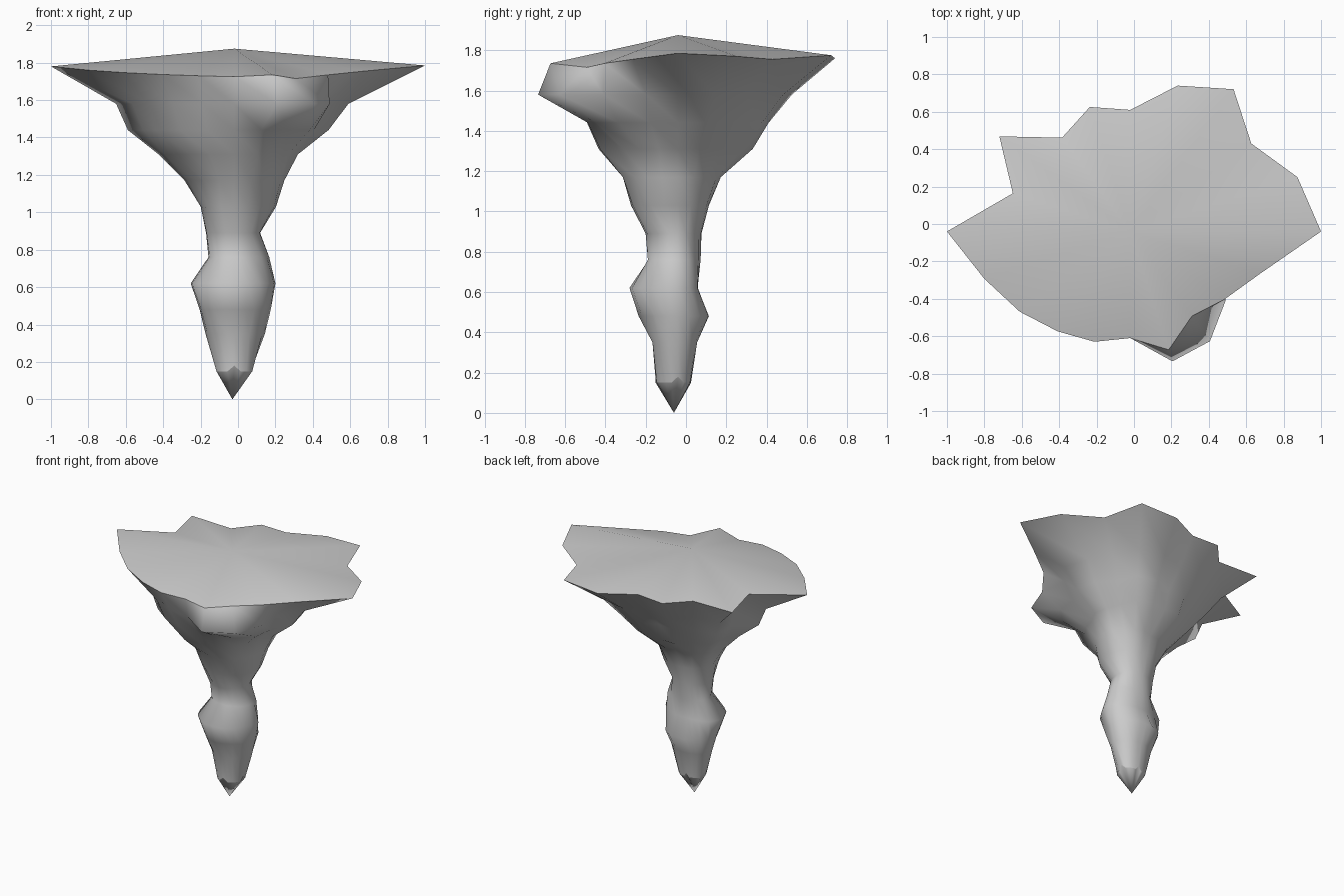
import bpy, bmesh, math, random

if "Cube" in bpy.data.objects:
    bpy.data.objects.remove(bpy.data.objects["Cube"])

random.seed(4)
N = 20
CX, CY = -0.02, -0.04

# Ragged rim: radius and height every 18 degrees, counter-clockwise from +x
RIM = [1.02, .94, .80, .94, .82, .65, .70, .62, .865, .66,
       .98, .82, .73, .66, .62, .57, .665, .56, .62, .73]
RIM_Z = [1.785, 1.77, 1.755, 1.775, 1.76, 1.77, 1.765, 1.76, 1.765, 1.77,
         1.78, 1.76, 1.747, 1.737, 1.73, 1.725, 1.735, 1.715, 1.735, 1.755]

# Levels below the rim: z, right, left, front, back extents, rim influence
LEVELS = [
    (1.58, .62, .63, .53, .52, .7),
    (1.44, .51, .57, .45, .40, .6),
    (1.31, .34, .41, .39, .36, .5),
    (1.17, .27, .27, .27, .20, .3),
    (1.03, .23, .18, .24, .15, .1),
    (.89, .14, .155, .16, .12, 0),
    (.76, .19, .14, .15, .11, 0),
    (.62, .215, .235, .24, .10, 0),
    (.48, .19, .19, .19, .155, 0),
    (.35, .16, .15, .13, .095, 0),
    (.15, .10, .10, .115, .065, 0),
]
# Swelling under the front right edge: (level, direction) -> radius
BULGE = {(0, 16): .73, (0, 17): .725, (0, 18): .63,
         (1, 16): .47, (1, 17): .50, (1, 18): .50}


def blend(angle, right, left, front, back):
    """Radius of an ellipse with a different half-axis on each side."""
    c, s = math.cos(angle), math.sin(angle)
    return 1 / math.hypot(c / (right if c > 0 else left),
                          s / (back if s > 0 else front))


bm = bmesh.new()


def ring(radii, heights):
    return [bm.verts.new((CX + r * math.cos(i * math.tau / N),
                          CY + r * math.sin(i * math.tau / N), z))
            for i, (r, z) in enumerate(zip(radii, heights))]


# Stacked rings, the rim's raggedness fading downwards
rings = [ring(RIM, RIM_Z)]
for k, (z, right, left, front, back, w) in enumerate(LEVELS):
    radii = []
    for i in range(N):
        a = i * math.tau / N
        rag = RIM[i] / blend(a, 1.02, .98, .57, .65)
        r = blend(a, right, left, front, back) * (1 + w * (rag - 1))
        r *= random.uniform(.97, 1.03)
        radii.append(BULGE.get((k, i), r))
    # the lowest ring zigzags slightly around the tip
    rings.append(ring(radii, [z + (.03 if k == 10 and i % 5 == 0 else 0) for i in range(N)]))

# Side walls, shallow cone on top, pointed tip at the bottom
peak = bm.verts.new((CX, CY, 1.875))
tip = bm.verts.new((-.03, -.06, 0))
for i in range(N):
    j = (i + 1) % N
    for up, low in zip(rings, rings[1:]):
        bm.faces.new((up[i], low[i], low[j], up[j]))
    bm.faces.new((peak, rings[0][i], rings[0][j]))
    bm.faces.new((tip, rings[-1][j], rings[-1][i]))

# Smooth everywhere except the crisp rim and tip edge
for f in bm.faces:
    f.smooth = True
for loop in (rings[0], rings[-1]):
    for i in range(N):
        bm.edges.get((loop[i], loop[(i + 1) % N])).smooth = False
bmesh.ops.recalc_face_normals(bm, faces=bm.faces)

mesh = bpy.data.meshes.new("hanging_rock")
bm.to_mesh(mesh)
bm.free()
rock = bpy.data.objects.new("hanging_rock", mesh)
bpy.context.collection.objects.link(rock)
